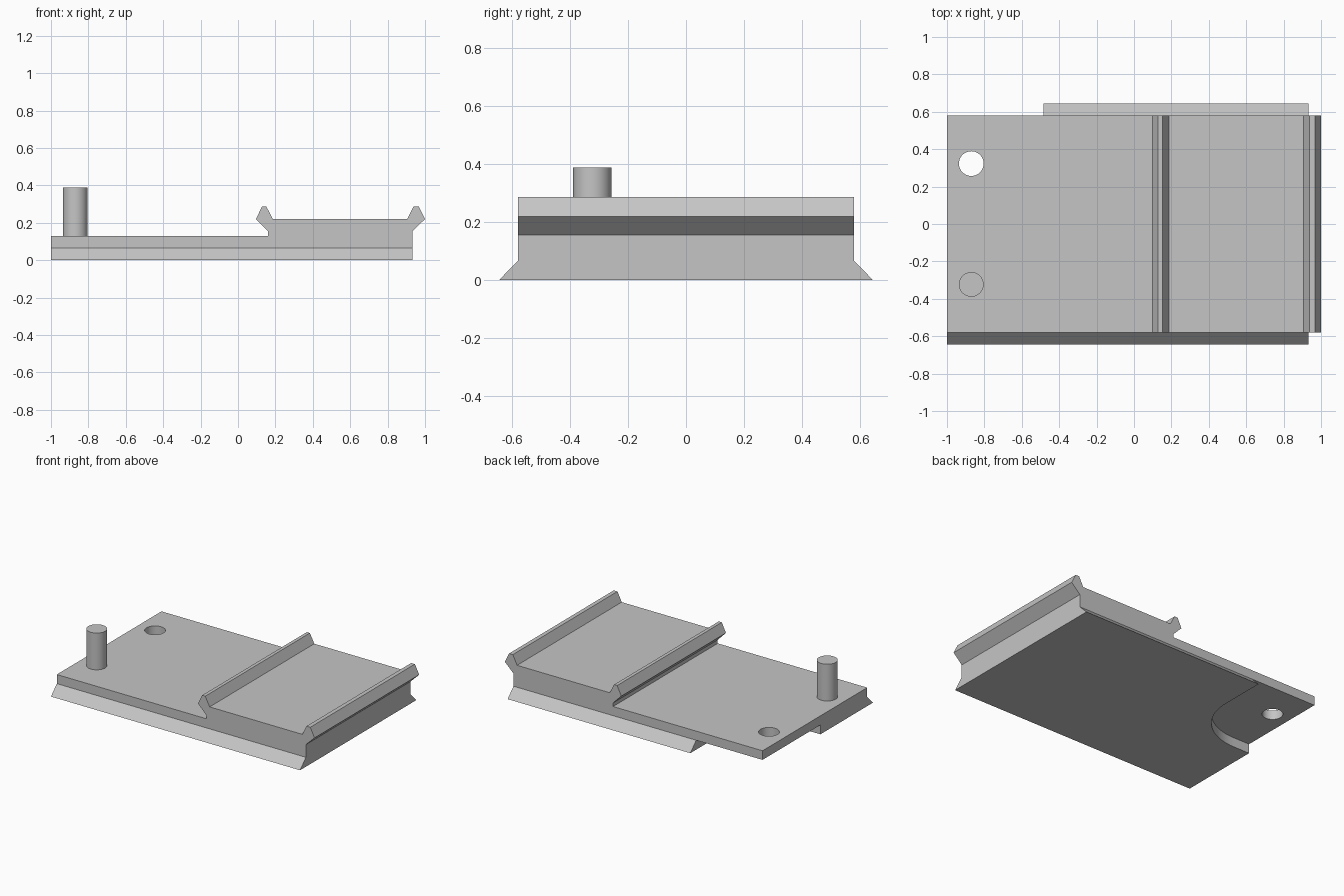
import bpy, bmesh, math
from mathutils import Matrix, Vector

if "Cube" in bpy.data.objects:
    bpy.data.objects.remove(bpy.data.objects["Cube"], do_unlink=True)

grey = bpy.data.materials.new("plain_grey")
grey.use_nodes = True
grey.diffuse_color = (0.56, 0.56, 0.56, 1)
grey.node_tree.nodes["Principled BSDF"].inputs["Base Color"].default_value = (0.56, 0.56, 0.56, 1)

# Axis maps from profile (a, b) and depth d to x, y, z
ALONG_X = lambda a, b, d: (d, a, b)
ALONG_Y = lambda a, b, d: (a, d, b)
ALONG_Z = lambda a, b, d: (a, b, d)


def prism(name, profile, axes, start, end):
    """Extrude a closed profile between two depths."""
    bm = bmesh.new()
    face = bm.faces.new([bm.verts.new(axes(a, b, start)) for a, b in profile])
    step = Vector(axes(0, 0, end)) - Vector(axes(0, 0, start))
    new = bmesh.ops.extrude_face_region(bm, geom=[face])["geom"]
    bmesh.ops.translate(bm, vec=step, verts=[v for v in new if isinstance(v, bmesh.types.BMVert)])
    bmesh.ops.recalc_face_normals(bm, faces=bm.faces)
    mesh = bpy.data.meshes.new(name)
    bm.to_mesh(mesh)
    bm.free()
    mesh.materials.append(grey)
    obj = bpy.data.objects.new(name, mesh)
    bpy.context.collection.objects.link(obj)
    return obj


def circle(x, y, r, n=64):
    return [(x + r * math.cos(2 * math.pi * i / n), y + r * math.sin(2 * math.pi * i / n))
            for i in range(n)]


def smooth(obj):
    bpy.ops.object.select_all(action="DESELECT")
    obj.select_set(True)
    bpy.context.view_layer.objects.active = obj
    bpy.ops.object.shade_smooth_by_angle(angle=math.radians(30))


def cut(obj, cutter):
    cutter.hide_render = True
    mod = obj.modifiers.new(cutter.name, "BOOLEAN")
    mod.operation, mod.solver, mod.object = "DIFFERENCE", "EXACT", cutter
    bpy.context.view_layer.objects.active = obj
    bpy.ops.object.modifier_apply(modifier=mod.name)
    bpy.data.objects.remove(cutter, do_unlink=True)


PIN_X, PIN_Y, PIN_R = -0.87, 0.323, 0.066
HALF, FLARE, STEP, TOP = 0.58, 0.645, 0.066, 0.13

# Base plate with flared lower edges
half = [(FLARE, 0), (HALF, STEP), (HALF, TOP)]
plate = prism("base_plate", half + [(-a, b) for a, b in reversed(half)], ALONG_X, -1, 0.933)

# Round-cornered recess below the hole corner
R = 0.385
corner = [(PIN_X + R * math.cos(t), PIN_Y - R * math.sin(t))
          for t in (math.pi / 2 * i / 24 for i in range(25))]
recess = [(-1.2, 0.9), (PIN_X + R, 0.9)] + corner + [(-1.2, PIN_Y - R)]
cut(plate, prism("recess_cutter", recess, ALONG_Z, -0.1, STEP))

# Through hole that receives a matching pin
cut(plate, prism("hole_cutter", circle(PIN_X, PIN_Y, PIN_R), ALONG_Z, -0.1, 0.3))
smooth(plate)

# Raised block with a hooked ridge along both ends
ridge_block = prism("ridge_block", [
    (0.16, TOP), (0.16, 0.155), (0.096, 0.22), (0.128, 0.286), (0.152, 0.286), (0.186, 0.22),
    (0.905, 0.22), (0.938, 0.286), (0.967, 0.286), (1.0, 0.22), (0.933, 0.155), (0.933, TOP)],
    ALONG_Y, -HALF, HALF)

# Upright locating pin
pin = prism("locating_pin", circle(PIN_X, -PIN_Y, PIN_R), ALONG_Z, TOP, 0.388)
smooth(pin)
